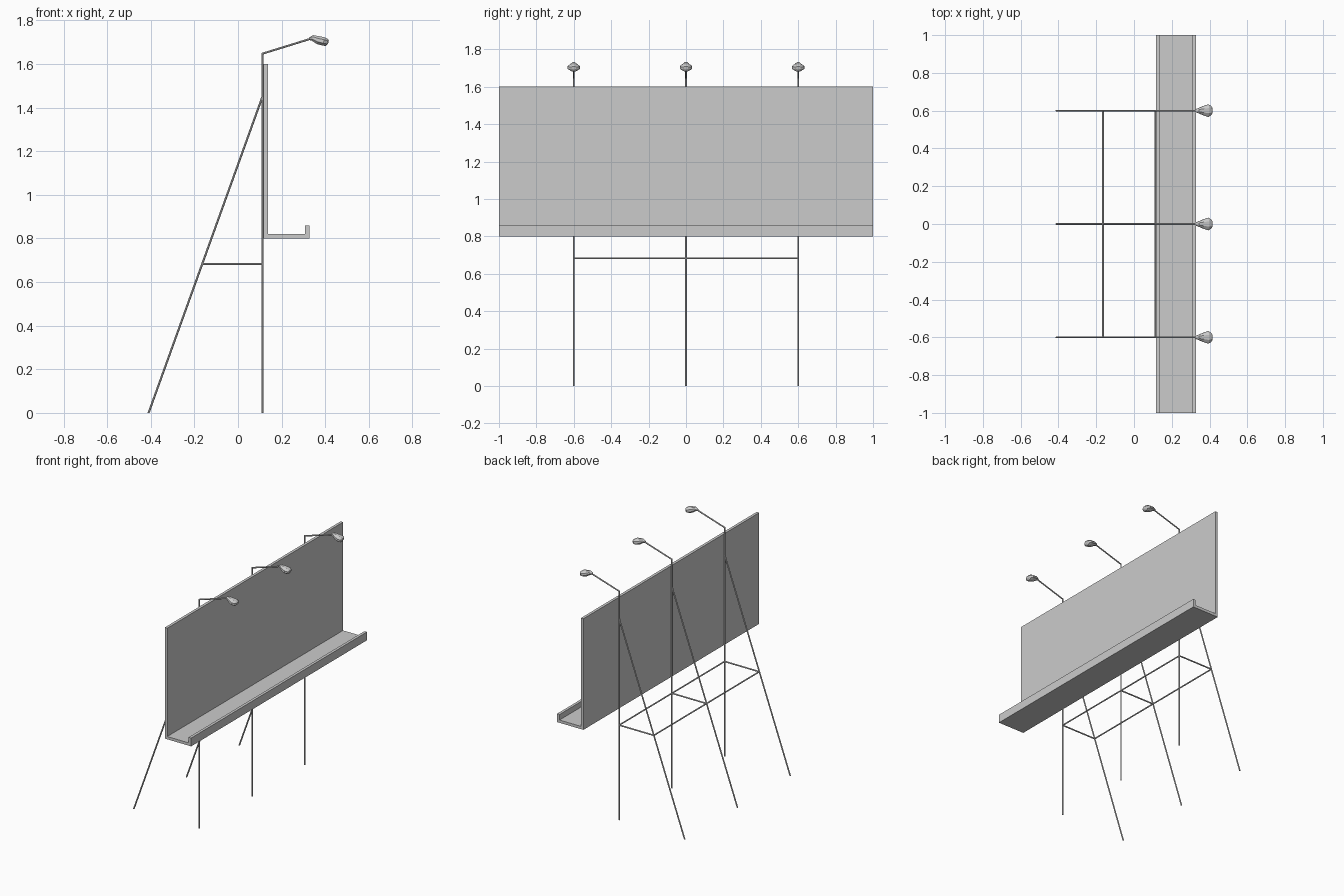
import bpy, bmesh
from math import cos, sin, pi
from mathutils import Vector

if "Cube" in bpy.data.objects:
    bpy.data.objects.remove(bpy.data.objects["Cube"])

R = 0.005      # rod radius
POST_X = 0.112
BRACE_X = -0.164
BRACE_Z = 0.683


def ring(c, u, v, n=8):
    """n-sided ellipse round c with half-axes u and v."""
    c, u, v = Vector(c), Vector(u), Vector(v)
    return [c + u * cos(2 * pi * (i + 0.5) / n) + v * sin(2 * pi * (i + 0.5) / n)
            for i in range(n)]


def loft(name, rings):
    """Skin a row of rings and cap both ends."""
    bm = bmesh.new()
    rows = [[bm.verts.new(p) for p in r] for r in rings]
    n = len(rows[0])
    for a, b in zip(rows, rows[1:]):
        for i in range(n):
            j = (i + 1) % n
            bm.faces.new((a[i], a[j], b[j], b[i]))
    bm.faces.new(rows[0][::-1])
    bm.faces.new(rows[-1])
    bmesh.ops.recalc_face_normals(bm, faces=bm.faces)
    mesh = bpy.data.meshes.new(name)
    bm.to_mesh(mesh)
    bm.free()
    ob = bpy.data.objects.new(name, mesh)
    bpy.context.collection.objects.link(ob)
    return ob


# Board with walkway and lip, one profile run along y
profile = [(0.117, 0.8), (0.327, 0.8), (0.327, 0.86), (0.307, 0.86),
           (0.307, 0.82), (0.137, 0.82), (0.137, 1.6), (0.117, 1.6)]
loft("board_and_walkway", [[Vector((x, y, z)) for x, z in profile] for y in (-1, 1)])

# Lamp head sections: x, z, half width, half height
LAMP = [(0.325, 1.716, 0.008, 0.006), (0.342, 1.719, 0.015, 0.014),
        (0.366, 1.709, 0.026, 0.020), (0.393, 1.703, 0.036, 0.021),
        (0.407, 1.699, 0.027, 0.018), (0.415, 1.701, 0.015, 0.009)]

for label, y in (("left", -0.6), ("middle", 0.0), ("right", 0.6)):
    # Upright post bending into the lamp arm
    side = (0, R, 0)
    elbow, tip = Vector((POST_X, y, 1.647)), Vector((0.335, y, 1.716))
    d = (tip - elbow).normalized()
    across = Vector((d.z, 0, -d.x))
    mitre = (Vector((1, 0, 0)) + across).normalized()
    loft(f"post_and_arm_{label}", [
        ring((POST_X, y, 0), (R, 0, 0), side),
        ring(elbow, mitre * (R / mitre.x), side),
        ring(tip, across * R, side)])

    # Lamp head
    loft(f"lamp_{label}", [ring((x, y, z), (0, w, 0), (0.2 * h, 0, h))
                           for x, z, w, h in LAMP])

    # Sloping back leg, cut flat at the ground
    loft(f"back_leg_{label}", [ring((x, y, z), (R * 1.1, 0, 0), side)
                               for x, z in ((-0.41, 0), (POST_X, 1.45))])

    # Brace between leg and post
    loft(f"brace_{label}", [ring((x, y, BRACE_Z), side, (0, 0, R))
                            for x in (BRACE_X, POST_X)])

# Long rails joining the frames
for name, x in (("rear_rail", BRACE_X), ("front_rail", POST_X)):
    loft(name, [ring((x, y, BRACE_Z), (R, 0, 0), (0, 0, R)) for y in (-0.6, 0.6)])
